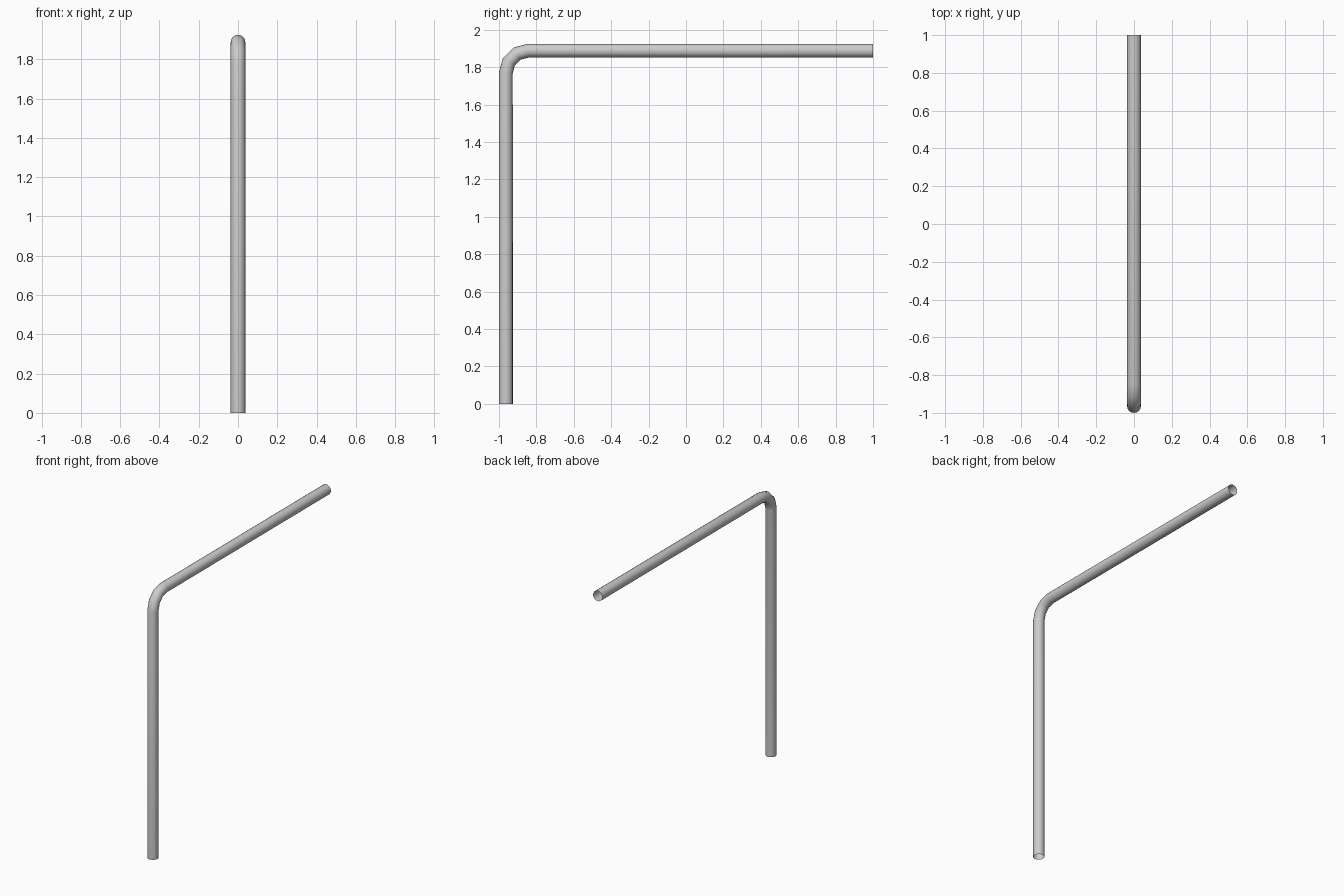
import bpy
from math import sin, cos, pi

if "Cube" in bpy.data.objects:
    bpy.data.objects.remove(bpy.data.objects["Cube"])

R = 0.037            # tube radius
BEND = 0.118         # centreline bend radius
Y0, Z1 = -1 + R, 1.925 - R
STEPS = 3

# Centreline: upright, rounded elbow, horizontal arm
path = [(0, Y0, 0)]
for i in range(STEPS + 1):
    a = pi / 2 * i / STEPS
    path.append((0, Y0 + BEND * (1 - cos(a)), Z1 - BEND * (1 - sin(a))))
path.append((0, 1, Z1))

# Open-ended tube swept along the centreline
curve = bpy.data.curves.new("bent_pipe", 'CURVE')
curve.dimensions = '3D'
curve.bevel_depth = R
curve.bevel_resolution = 6
curve.use_fill_caps = False
spline = curve.splines.new('POLY')
spline.points.add(len(path) - 1)
for point, co in zip(spline.points, path):
    point.co = (*co, 1)
pipe = bpy.data.objects.new("bent_pipe", curve)
bpy.context.collection.objects.link(pipe)

# Convert to a smooth-shaded mesh
bpy.context.view_layer.objects.active = pipe
pipe.select_set(True)
bpy.ops.object.convert(target='MESH')
bpy.ops.object.shade_smooth_by_angle(angle=pi / 4)
